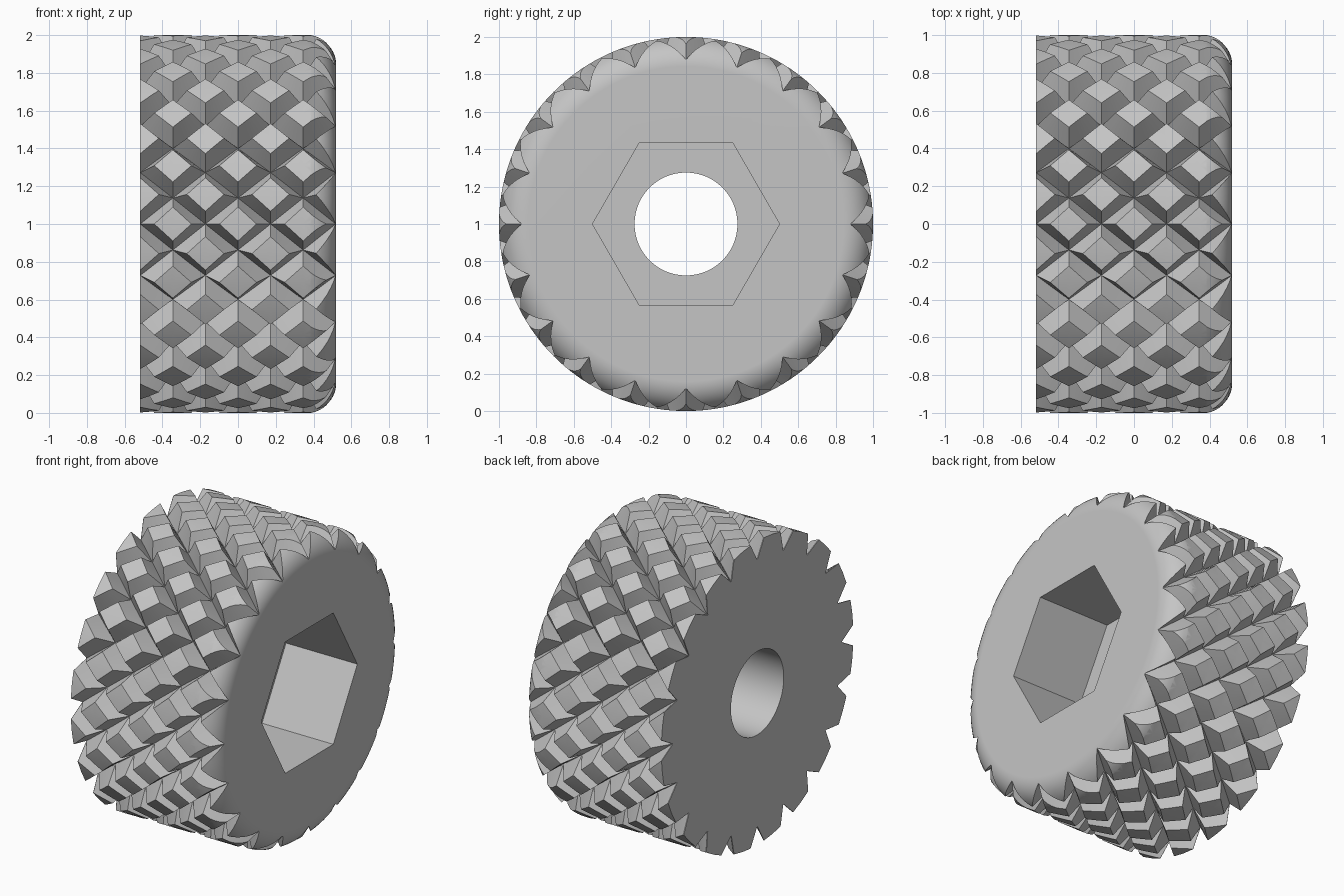
import bpy, bmesh, math
from mathutils import Matrix, Vector

if "Cube" in bpy.data.objects:
    bpy.data.objects.remove(bpy.data.objects["Cube"], do_unlink=True)

HALF = 0.52              # half the length along x
HX = 0.1725              # half a knurl pitch along the axis
HA = math.radians(9)     # half a knurl pitch around the axis
ROOT, TIP = 0.88, 1.0    # groove bottom and tooth top radius
TOP = 0.57               # flat top as a share of the pitch
FILLET = 0.16
SEG = 4                  # segments along each tooth side

grey = bpy.data.materials.new("plain_grey")
grey.use_nodes = True
grey.diffuse_color = (0.56, 0.56, 0.56, 1)
grey.node_tree.nodes["Principled BSDF"].inputs["Base Color"].default_value = (0.56, 0.56, 0.56, 1)


def make_object(name, bm):
    bmesh.ops.recalc_face_normals(bm, faces=bm.faces)
    mesh = bpy.data.meshes.new(name)
    bm.to_mesh(mesh)
    bm.free()
    mesh.materials.append(grey)
    obj = bpy.data.objects.new(name, mesh)
    bpy.context.collection.objects.link(obj)
    return obj


def square_ring(size):
    """Points around a square in groove coordinates."""
    corners = [(-1, -1), (1, -1), (1, 1), (-1, 1)]
    ring = []
    for k in range(4):
        a, b = Vector(corners[k]), Vector(corners[(k + 1) % 4])
        ring += [a.lerp(b, s / SEG) * size / 2 for s in range(SEG)]
    return ring


def knurl_point(row, col, d, radius):
    angle = (col + d[0] + d[1]) * HA
    x = (row + d[0] - d[1]) * HX
    return (x, radius * math.cos(angle), radius * math.sin(angle))


# Knurled sleeve: flat-topped teeth between two families of helical grooves
bm = bmesh.new()
for row in range(-4, 5):
    for col in range(row % 2, 40, 2):
        inner = [bm.verts.new(knurl_point(row, col, d, TIP)) for d in square_ring(TOP)]
        outer = [bm.verts.new(knurl_point(row, col, d, ROOT)) for d in square_ring(1)]
        peak = bm.verts.new(knurl_point(row, col, (0, 0), TIP))
        for k in range(len(inner)):
            n = (k + 1) % len(inner)
            bm.faces.new((peak, inner[k], inner[n]))
            bm.faces.new((inner[k], outer[k], outer[n], inner[n]))
bmesh.ops.remove_doubles(bm, verts=bm.verts, dist=0.0005)

# Trim both ends and cap them
for x, side in ((-HALF, -1), (HALF + 0.03, 1)):
    bmesh.ops.bisect_plane(bm, geom=bm.verts[:] + bm.edges[:] + bm.faces[:], dist=0.00001,
                           plane_co=(x, 0, 0), plane_no=(side, 0, 0), clear_outer=True)
bmesh.ops.holes_fill(bm, edges=[e for e in bm.edges if e.is_boundary], sides=0)
knob = make_object("knurled_knob", bm)

# Rounded envelope that shapes the outer end
bm = bmesh.new()
rim = TIP + 0.002
profile = [(HALF, 0)]
for k in range(11):
    a = math.pi / 2 * k / 10
    profile.append((HALF - FILLET + FILLET * math.cos(a), rim - FILLET + FILLET * math.sin(a)))
profile += [(-0.8, rim), (-0.8, 0)]
verts = [bm.verts.new((x, r, 0)) for x, r in profile]
edges = [bm.edges.new(pair) for pair in zip(verts, verts[1:])]
bmesh.ops.spin(bm, geom=verts + edges, cent=(0, 0, 0), axis=(1, 0, 0),
               angle=math.tau, steps=144, use_merge=True)
bmesh.ops.remove_doubles(bm, verts=bm.verts, dist=0.0001)
envelope = make_object("rounded_envelope", bm)


def prism(name, sides, radius, x0, x1):
    bm = bmesh.new()
    place = Matrix.Translation(((x0 + x1) / 2, 0, 0)) @ Matrix.Rotation(math.pi / 2, 4, 'Y')
    bmesh.ops.create_cone(bm, cap_ends=True, segments=sides, radius1=radius,
                          radius2=radius, depth=x1 - x0, matrix=place)
    return make_object(name, bm)


# Hexagonal nut recess and through bore
recess = prism("hex_recess_cutter", 6, 0.5, 0, 1)
bore = prism("bore_cutter", 96, 0.275, -1.2, 1.2)

bpy.ops.object.select_all(action='DESELECT')
bpy.context.view_layer.objects.active = knob
knob.select_set(True)
for cutter, operation in ((envelope, 'INTERSECT'), (recess, 'DIFFERENCE'), (bore, 'DIFFERENCE')):
    cutter.hide_render = True
    mod = knob.modifiers.new(cutter.name, 'BOOLEAN')
    mod.operation = operation
    mod.solver = 'EXACT'
    mod.object = cutter
    bpy.ops.object.modifier_apply(modifier=mod.name)
    bpy.data.objects.remove(cutter, do_unlink=True)

# Stand the knob on the ground and shade it
knob.data.transform(Matrix.Translation((0, 0, 1)))
bpy.ops.object.shade_smooth_by_angle(angle=math.radians(25))
weighted = knob.modifiers.new("even_normals", 'WEIGHTED_NORMAL')
weighted.keep_sharp = True
